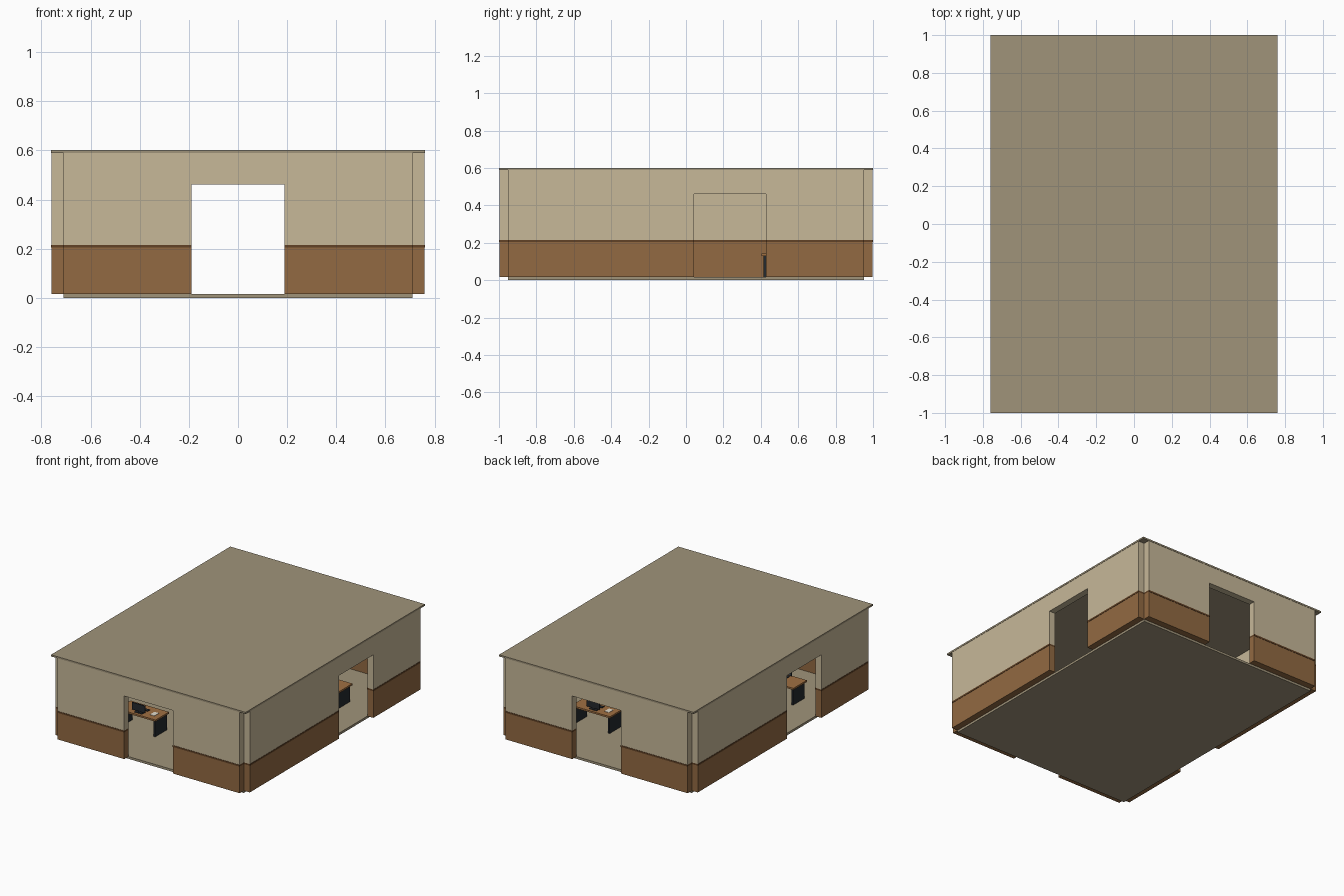
import bpy

if "Cube" in bpy.data.objects:
    bpy.data.objects.remove(bpy.data.objects["Cube"])


def lin(c):
    c /= 255
    return c / 12.92 if c <= 0.04045 else ((c + 0.055) / 1.055) ** 2.4


def material(name, r, g, b):
    m = bpy.data.materials.new(name)
    m.diffuse_color = (lin(r), lin(g), lin(b), 1)
    m.use_nodes = True
    m.node_tree.nodes["Principled BSDF"].inputs["Base Color"].default_value = m.diffuse_color
    return m


TAN = material("wall_tan", 199, 184, 153)
STONE = material("floor_roof_stone", 160, 148, 122)
BROWN = material("wainscot_brown", 146, 106, 66)
DARK = material("trim_dark_brown", 98, 66, 38)
WOOD = material("desk_wood", 160, 112, 66)
BLACK = material("charcoal", 36, 41, 46)
SCREEN = material("screen_blue_grey", 62, 74, 86)
PAPER = material("paper", 226, 220, 205)


def box(name, x, y, z, mat):
    """Box between two limits on each axis."""
    bpy.ops.mesh.primitive_cube_add(size=1)
    o = bpy.context.object
    o.name = name
    o.location = [(a + b) / 2 for a, b in (x, y, z)]
    o.scale = [abs(b - a) for a, b in (x, y, z)]
    bpy.ops.object.transform_apply(location=True, rotation=True, scale=True)
    o.data.materials.append(mat)
    return o


HX, HY, T = 0.758, 0.998, 0.047        # wall outer limits and thickness
IX, IY = HX - T, HY - T                # inner limits
Z0, ZR0, ZR1, ZD, ZT = 0.016, 0.204, 0.216, 0.461, 0.589
PROUD = 0.002                          # trim step beyond the wall faces

# Floor and roof slabs
box("floor", (-IX, IX), (-IY, IY), (0, Z0), STONE)
box("roof", (-0.76, 0.76), (-1, 1), (ZT, 0.601), STONE)


def wall(name, along_x, side, half, door):
    """Wall slab in two pieces and a lintel, with brown base and trim rail."""
    outer, inner = (HY, IY) if along_x else (HX, IX)

    def piece(part, span, z, mat, grow=0.0):
        across = sorted((side * (inner - grow), side * (outer + grow)))
        x, y = (span, across) if along_x else (across, span)
        box(f"{name}_{part}", x, y, z, mat)

    for tag, span in (("a", (-half, door[0])), ("b", (door[1], half))):
        piece("wainscot_" + tag, span, (Z0, ZR0), BROWN)
        piece("rail_" + tag, span, (ZR0, ZR1), DARK, PROUD)
        piece("upper_" + tag, span, (ZR1, ZT), TAN)
    piece("lintel", door, (ZD, ZT), TAN)


wall("front_wall", True, -1, IX, (-0.19, 0.19))
wall("back_wall", True, 1, IX, (-0.19, 0.19))
wall("right_wall", False, 1, IY, (0.042, 0.427))
wall("left_wall", False, -1, IY, (-0.427, -0.042))


def desk(name, cx, cy, s):
    """Desk with end panels, screen, keyboard and paper; s turns it around."""
    def part(label, x, y, z, mat):
        box(f"{name}_{label}", sorted(cx + s * v for v in x),
            sorted(cy + s * v for v in y), z, mat)

    part("top", (-0.15, 0.15), (-0.075, 0.075), (0.13, 0.142), WOOD)
    for tag, a in (("left", -0.14), ("right", 0.128)):
        part(tag + "_panel", (a, a + 0.012), (-0.065, 0.065), (Z0, 0.13), BLACK)
    part("monitor_foot", (-0.03, 0.03), (-0.055, -0.025), (0.142, 0.146), BLACK)
    part("monitor_stem", (-0.006, 0.006), (-0.045, -0.037), (0.146, 0.165), BLACK)
    part("monitor", (-0.05, 0.05), (-0.052, -0.044), (0.155, 0.205), BLACK)
    part("screen", (-0.045, 0.045), (-0.044, -0.042), (0.16, 0.2), SCREEN)
    part("keyboard", (-0.035, 0.035), (0.0, 0.025), (0.142, 0.147), BLACK)
    part("paper", (0.075, 0.11), (-0.03, 0.02), (0.142, 0.144), PAPER)


desk("front_desk", -0.36, -0.545, 1)
desk("back_desk", 0.355, 0.48, -1)
